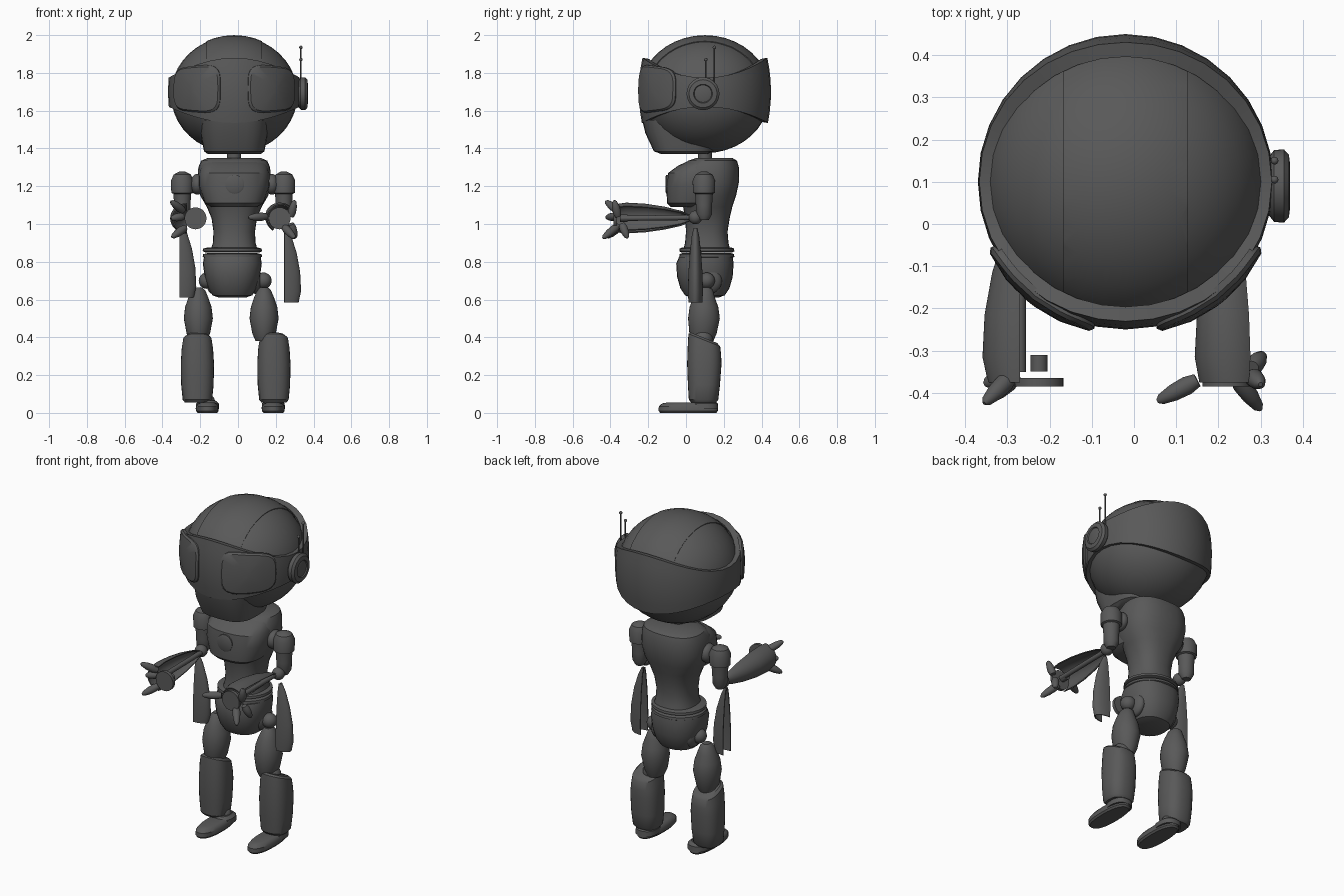
import bpy, bmesh
from math import sin, cos, pi, radians
from mathutils import Matrix, Vector

cube = bpy.data.objects.get("Cube")
if cube:
    bpy.data.objects.remove(cube)

grey = bpy.data.materials.new("dark_grey")
grey.use_nodes = True
colour = (0.1, 0.1, 0.1, 1)
grey.diffuse_color = colour
grey.node_tree.nodes["Principled BSDF"].inputs["Base Color"].default_value = colour


def finish(name, bm, matrix=None, shell=0, angle=35):
    """Turn a bmesh into a smooth shaded object, optionally thickened."""
    bmesh.ops.recalc_face_normals(bm, faces=bm.faces)
    if matrix:
        bm.transform(matrix)
    mesh = bpy.data.meshes.new(name)
    bm.to_mesh(mesh)
    bm.free()
    mesh.materials.append(grey)
    ob = bpy.data.objects.new(name, mesh)
    bpy.context.collection.objects.link(ob)
    bpy.ops.object.select_all(action='DESELECT')
    ob.select_set(True)
    bpy.context.view_layer.objects.active = ob
    if shell:
        mod = ob.modifiers.new("shell", 'SOLIDIFY')
        mod.thickness, mod.offset = shell, -1
        bpy.ops.object.modifier_apply(modifier="shell")
    bpy.ops.object.shade_smooth_by_angle(angle=radians(angle))
    return ob


def bridge(bm, rings, closed=True):
    for low, high in zip(rings, rings[1:]):
        n = len(low)
        for i in range(n if closed else n - 1):
            j = (i + 1) % n
            bm.faces.new((low[i], low[j], high[j], high[i]))


def loft(name, rings, matrix=None, power=2, half=False, slope=None, seg=28):
    """Stack rounded cross-sections given as (height, rx, ry, centre y)."""
    bm, loops = bmesh.new(), []
    for z, rx, ry, cy in rings:
        loop = []
        for i in range(seg + 1 if half else seg):
            a = pi * i / seg - pi / 2 if half else 2 * pi * i / seg
            c, s = cos(a), sin(a)
            x = abs(c) ** (2 / power) * (1 if c > 0 else -1) * rx
            y = abs(s) ** (2 / power) * (1 if s > 0 else -1) * ry
            drop = slope[1] * y if slope and z > slope[0] else 0
            loop.append(bm.verts.new((x, cy + y, z - drop)))
        loops.append(loop)
    bridge(bm, loops, not half)
    if not half:
        bm.faces.new(loops[0])
        bm.faces.new(loops[-1])
    return finish(name, bm, matrix, 0.006 if half else 0)


def lathe(name, profile, matrix=None):
    return loft(name, [(z, r, r, 0) for z, r in profile], matrix)


def ball(name, centre, r, scale=(1, 1, 1)):
    bm = bmesh.new()
    bmesh.ops.create_uvsphere(bm, u_segments=24, v_segments=14, radius=r)
    return finish(name, bm, Matrix.Translation(centre) @ Matrix.Diagonal((*scale, 1)))


def limb(name, start, end, profile):
    """Lathe a profile of (fraction, radius) between two points."""
    a, b = Vector(start), Vector(end)
    turn = (b - a).to_track_quat('Z', 'Y').to_matrix().to_4x4()
    return lathe(name, [(t * (b - a).length, r) for t, r in profile],
                 Matrix.Translation(a) @ turn)


def at(x, y=0, z=0):
    return Matrix.Translation((x, y, z))


def rod(name, start, end, r):
    return limb(name, start, end, [(0, r), (1, r)])


# Head: skull, raised crown strip, wrap band, goggle pads and jaw
HEAD = Vector((-0.02, 0.1, 1.685))
SKULL = Matrix.Diagonal((0.335, 0.345, 0.31, 1))


def ellipsoid(grow):
    bm = bmesh.new()
    bmesh.ops.create_uvsphere(bm, u_segments=32, v_segments=20, radius=grow)
    bm.transform(SKULL)
    return bm


finish("skull", ellipsoid(1), at(*HEAD))
strip = ellipsoid(1.015)
for co, no in (((0.148, 0, 0), (1, 0, 0)), ((-0.148, 0, 0), (-1, 0, 0)),
               ((0, 0, 0.05), (0, 0, -1))):
    bmesh.ops.bisect_plane(strip, geom=strip.verts[:] + strip.edges[:] + strip.faces[:],
                           plane_co=co, plane_no=no, clear_outer=True)
finish("crown_strip", strip, at(*HEAD), 0.01)


def band_point(a, z, out=0):
    r = 0.35 - 0.6 * (z - 1.7) ** 2 + out
    return HEAD.x + r * sin(a), HEAD.y - r * cos(a), z


bm, loops = bmesh.new(), []
for k in range(7):
    loop = []
    for i in range(32):
        a = 2 * pi * i / 32
        low, high = 1.62 - 0.085 * cos(a) ** 2, 1.775 + 0.105 * cos(a) ** 2
        loop.append(bm.verts.new(band_point(a, low + (high - low) * k / 6)))
    loops.append(loop)
bridge(bm, loops)
finish("head_band", bm, None, 0.035)

for side, label in ((1, "left"), (-1, "right")):
    bm, loops = bmesh.new(), []
    for f, out in ((0.1, 0.016), (0.5, 0.016), (0.93, 0.014), (1, 0.006), (1, -0.01)):
        loop = []
        for i in range(32):
            c, s = cos(2 * pi * i / 32), sin(2 * pi * i / 32)
            u = f * abs(c) ** 0.5 * (1 if c > 0 else -1)
            v = f * abs(s) ** 0.5 * (1 if s > 0 else -1)
            az = side * radians(38 + 26 * u)
            loop.append(bm.verts.new(band_point(az, 1.715 + v * (0.122 - 0.012 * u), out)))
        loops.append(loop)
    bridge(bm, loops)
    bm.faces.new(loops[0])
    finish(label + "_goggle_pad", bm)

loft("jaw", [(1.37, 0.14, 0.12, -0.01), (1.385, 0.16, 0.16, -0.01),
             (1.48, 0.178, 0.205, -0.01), (1.55, 0.185, 0.222, -0.01)], at(HEAD.x), 3)

# Ear cup and antennas
lathe("ear_cup", [(0, 0.07), (0.012, 0.085), (0.035, 0.087), (0.047, 0.074),
                  (0.05, 0.05), (0.044, 0.046), (0.048, 0.03)],
      at(0.32, 0.09, 1.69) @ Matrix.Rotation(pi / 2, 4, 'Y'))
for y, top in ((0.105, 1.87), (0.15, 1.935)):
    rod("antenna", (0.333, y, 1.74), (0.333, y, top), 0.004)
    ball("antenna_tip", (0.333, y, top), 0.009)

# Torso
rod("neck", (-0.02, 0.1, 1.3), (-0.02, 0.1, 1.42), 0.037)
loft("torso", [(0.86, 0.125, 0.125, 0.11), (0.9, 0.113, 0.115, 0.11),
               (0.96, 0.11, 0.11, 0.11), (1.03, 0.12, 0.118, 0.113),
               (1.09, 0.145, 0.13, 0.115), (1.15, 0.18, 0.15, 0.115),
               (1.22, 0.195, 0.165, 0.115), (1.3, 0.19, 0.155, 0.125),
               (1.335, 0.175, 0.13, 0.14), (1.35, 0.14, 0.095, 0.15)], at(-0.02), 2.4)
loft("chest", [(1.09, 0.12, 0.09, 0.01), (1.11, 0.155, 0.13, 0.03),
               (1.2, 0.187, 0.165, 0.06), (1.27, 0.186, 0.165, 0.07),
               (1.31, 0.175, 0.14, 0.1), (1.345, 0.15, 0.1, 0.14)], at(-0.02), 2.5)
lathe("chest_disc", [(0, 0.05), (0.012, 0.05), (0.016, 0.042)],
      at(-0.017, -0.092, 1.21) @ Matrix.Rotation(pi / 2, 4, 'X'))
for z in (0.82, 0.85):
    loft("belt", [(z, 0.145, 0.135, 0.11), (z + 0.006, 0.157, 0.146, 0.11),
                  (z + 0.02, 0.155, 0.144, 0.11), (z + 0.026, 0.13, 0.13, 0.11)], at(-0.03))
loft("pelvis", [(0.61, 0.07, 0.07, 0.1), (0.622, 0.105, 0.105, 0.1),
                (0.66, 0.128, 0.13, 0.1), (0.72, 0.146, 0.147, 0.1),
                (0.79, 0.156, 0.152, 0.1), (0.825, 0.15, 0.142, 0.105)], at(-0.03), 2.3)

# Legs: hip, thigh, knee, shin, ankle, foot
for label, hip, thigh, shin, foot in (("left", 0.135, 0.138, 0.19, 0.187),
                                      ("right", -0.165, -0.21, -0.215, -0.162)):
    ball(label + "_hip_plate", ((hip - 0.015) * 0.75, 0.12, 0.7), 0.07, (0.5, 1, 1))
    ball(label + "_hip", (hip, 0.11, 0.7), 0.043)
    loft(label + "_thigh", [(0.38, 0.045, 0.055, 0.09), (0.42, 0.062, 0.072, 0.09),
                            (0.5, 0.077, 0.084, 0.095), (0.56, 0.07, 0.076, 0.095),
                            (0.61, 0.053, 0.058, 0.095), (0.65, 0.036, 0.042, 0.1),
                            (0.665, 0.02, 0.025, 0.1)], at(thigh))
    ball(label + "_knee", ((thigh + shin) / 2, 0.09, 0.39), 0.052)
    loft(label + "_shin", [(0.055, 0.066, 0.066, 0.093), (0.07, 0.078, 0.078, 0.093),
                           (0.15, 0.086, 0.085, 0.095), (0.26, 0.088, 0.091, 0.097),
                           (0.34, 0.083, 0.088, 0.098), (0.385, 0.076, 0.084, 0.097),
                           (0.398, 0.062, 0.07, 0.095)], at(shin), 2.5, slope=(0.33, 0.4))
    ball(label + "_ankle", (foot, 0.1, 0.06), 0.04)
    loft(label + "_foot", [(0, 0.052, 0.148, 0.012), (0.01, 0.06, 0.157, 0.012),
                           (0.035, 0.06, 0.156, 0.012), (0.05, 0.05, 0.142, 0.016),
                           (0.056, 0.035, 0.115, 0.02)], at(foot), 2.4)
    loft(label + "_heel", [(0.02, 0.062, 0.075, 0.095), (0.05, 0.06, 0.073, 0.095),
                           (0.066, 0.042, 0.055, 0.095)], at(foot), 2.4)

# Arms: shoulder, upper arm, elbow, two forearm shells, hand
SHELL = [(0, 0.076, 0.037, 0), (0.06, 0.089, 0.04, 0), (0.16, 0.084, 0.037, 0),
         (0.26, 0.066, 0.03, 0), (0.35, 0.038, 0.02, 0), (0.395, 0.016, 0.01, 0)]
WIDE = [(z, rx, 2 * ry, cy) for z, rx, ry, cy in SHELL]
FINGER = [(0, 0.016), (0.25, 0.022), (0.6, 0.02), (0.9, 0.013), (1, 0.005)]
arms = (("left", 0.243, 0.18, 0.23, 215, 0.22, 0.245, 0.585),
        ("right", -0.295, -0.215, -0.27, 180, -0.225, -0.31, 0.61))
for label, x, joint, fore, roll, palm, hang, low in arms:
    ball(label + "_shoulder", (joint, 0.095, 1.21), 0.055, (0.7, 1, 1))
    rod(label + "_shoulder_pin", (joint, 0.095, 1.21), (x, 0.095, 1.21), 0.025)
    lathe(label + "_upper_arm", [(1.02, 0.025), (1.05, 0.042), (1.1, 0.043), (1.16, 0.047),
                                 (1.165, 0.058), (1.23, 0.06), (1.262, 0.045), (1.278, 0.015)],
          at(x, 0.095))
    ball(label + "_elbow", ((x + fore) / 2, 0.05, 1.035), 0.036)
    loft(label + "_forearm_shell", WIDE,
         at(fore, -0.375, 1.03) @ Matrix.Rotation(-pi / 2, 4, 'X')
         @ Matrix.Rotation(radians(roll), 4, 'Z'), half=True)
    rod(label + "_forearm_rod", (fore, 0.05, 1.035), (fore, -0.35, 1.03), 0.014)
    rod(label + "_palm", (palm, -0.365, 1.03), (palm, -0.385, 1.03), 0.058)
    rod(label + "_wrist", (palm, -0.31, 1.03), (palm, -0.35, 1.03), 0.02)
    loft(label + "_hanging_shell", SHELL, at(hang, 0.05, low), half=True)

# Fingers
for name, start, end in (
        ("left_thumb", (0.15, -0.37, 1.04), (0.055, -0.42, 1.035)),
        ("left_lower_finger", (0.24, -0.36, 0.99), (0.3, -0.44, 0.925)),
        ("left_upper_finger", (0.28, -0.36, 1.04), (0.3, -0.38, 1.125)),
        ("left_side_finger", (0.28, -0.34, 1.0), (0.305, -0.31, 0.925)),
        ("right_upper_finger", (-0.29, -0.36, 1.07), (-0.355, -0.425, 1.12)),
        ("right_lower_finger", (-0.28, -0.36, 0.98), (-0.35, -0.42, 0.93)),
        ("right_middle_finger", (-0.29, -0.35, 1.04), (-0.355, -0.38, 1.03))):
    limb(name, start, end, FINGER)
